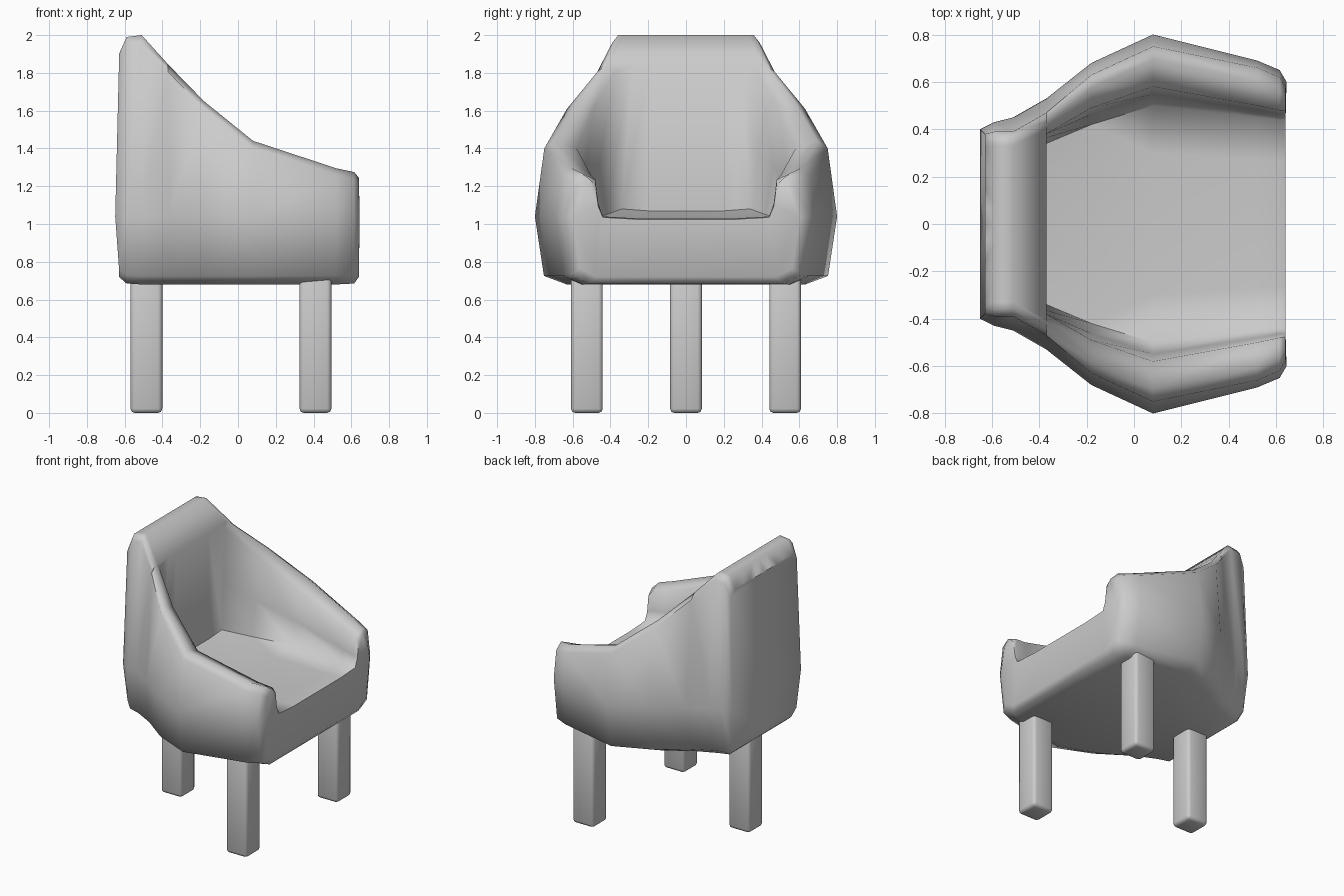
import bpy, bmesh, math

cube = bpy.data.objects.get("Cube")
if cube:
    bpy.data.objects.remove(cube, do_unlink=True)

grey = bpy.data.materials.new("plain grey")
grey.use_nodes = True
grey.diffuse_color = (0.6, 0.6, 0.6, 1)
grey.node_tree.nodes["Principled BSDF"].inputs["Base Color"].default_value = (0.6, 0.6, 0.6, 1)


def make_object(name, bm, angle):
    bmesh.ops.recalc_face_normals(bm, faces=bm.faces)
    mesh = bpy.data.meshes.new(name)
    bm.to_mesh(mesh)
    bm.free()
    mesh.materials.append(grey)
    obj = bpy.data.objects.new(name, mesh)
    bpy.context.collection.objects.link(obj)
    bpy.ops.object.select_all(action='DESELECT')
    obj.select_set(True)
    bpy.context.view_layer.objects.active = obj
    bpy.ops.object.shade_smooth_by_angle(angle=math.radians(angle))
    return obj


def section(x, mid, rim, top, inner, floor=None, base=0.68, bulge=0):
    """Half cross-section, from the bottom centre over the rim to the seat centre."""
    pts = [(x, 0, base), (x, mid * 0.79, base), (x, mid * 0.94, base + 0.045),
           (x + bulge, mid, 1.04), (x, rim, top - 0.04)]
    if floor:
        width, height = floor
        pts += [(x, rim - 0.055, top), (x, inner, top - 0.04),
                (x, inner * 0.6 + width * 0.4, (top + height) / 2 - 0.05),
                (x, width, height), (x, width * 0.6, height - 0.01), (x, 0, height - 0.01)]
    else:
        pts += [(x, rim * k, top) for k in (0.92, 0.85, 0.6, 0.4, 0.2, 0)]
    return pts


# Upholstered shell: sections from the back to the open front
back = section(-0.63, 0.40, 0.38, 1.90, 0.36, base=0.72, bulge=-0.02)
sections = [
    [(x, 0, z) for x, y, z in back],
    back,
    section(-0.59, 0.43, 0.39, 1.99, 0.36, base=0.685),
    section(-0.51, 0.45, 0.39, 2.00, 0.36),
    section(-0.37, 0.53, 0.47, 1.845, 0.38),
    section(-0.37, 0.53, 0.47, 1.845, 0.38, (0.34, 1.08)),
    section(-0.18, 0.68, 0.63, 1.65, 0.49, (0.42, 1.05)),
    section(0.08, 0.80, 0.75, 1.44, 0.58, (0.50, 1.03)),
    section(0.52, 0.69, 0.66, 1.295, 0.50, (0.45, 1.035)),
    section(0.615, 0.65, 0.62, 1.275, 0.48, (0.44, 1.04), base=0.685),
    section(0.64, 0.60, 0.575, 1.245, 0.48, (0.44, 1.035), base=0.72, bulge=0.004),
]
bm = bmesh.new()
rows = [[bm.verts.new(p) for p in s] for s in sections]
for a, b in zip(rows, rows[1:]):
    for i in range(len(a) - 1):
        bm.faces.new((a[i], a[i + 1], b[i + 1], b[i]))
bm.faces.new(rows[-1])
bmesh.ops.remove_doubles(bm, verts=bm.verts, dist=0.0005)
bmesh.ops.dissolve_degenerate(bm, edges=bm.edges, dist=0.0005)

# Mirror across the centre plane
half = bm.verts[:] + bm.edges[:] + bm.faces[:]
bmesh.ops.mirror(bm, geom=half, axis='Y', merge_dist=0.0005)
bmesh.ops.remove_doubles(bm, verts=bm.verts, dist=0.0005)
make_object("seat_shell", bm, 70)

# Three square legs with softened edges
for name, x, y in (("back_leg", -0.485, 0), ("front_leg_left", 0.41, 0.525),
                   ("front_leg_right", 0.41, -0.525)):
    bm = bmesh.new()
    bmesh.ops.create_cube(bm, size=1)
    for v in bm.verts:
        v.co = (x + v.co.x * 0.168, y + v.co.y * 0.168, 0.37 + v.co.z * 0.74)
    bmesh.ops.bevel(bm, geom=bm.edges[:], offset=0.022, segments=2,
                    profile=0.5, affect='EDGES')
    make_object(name, bm, 50)
